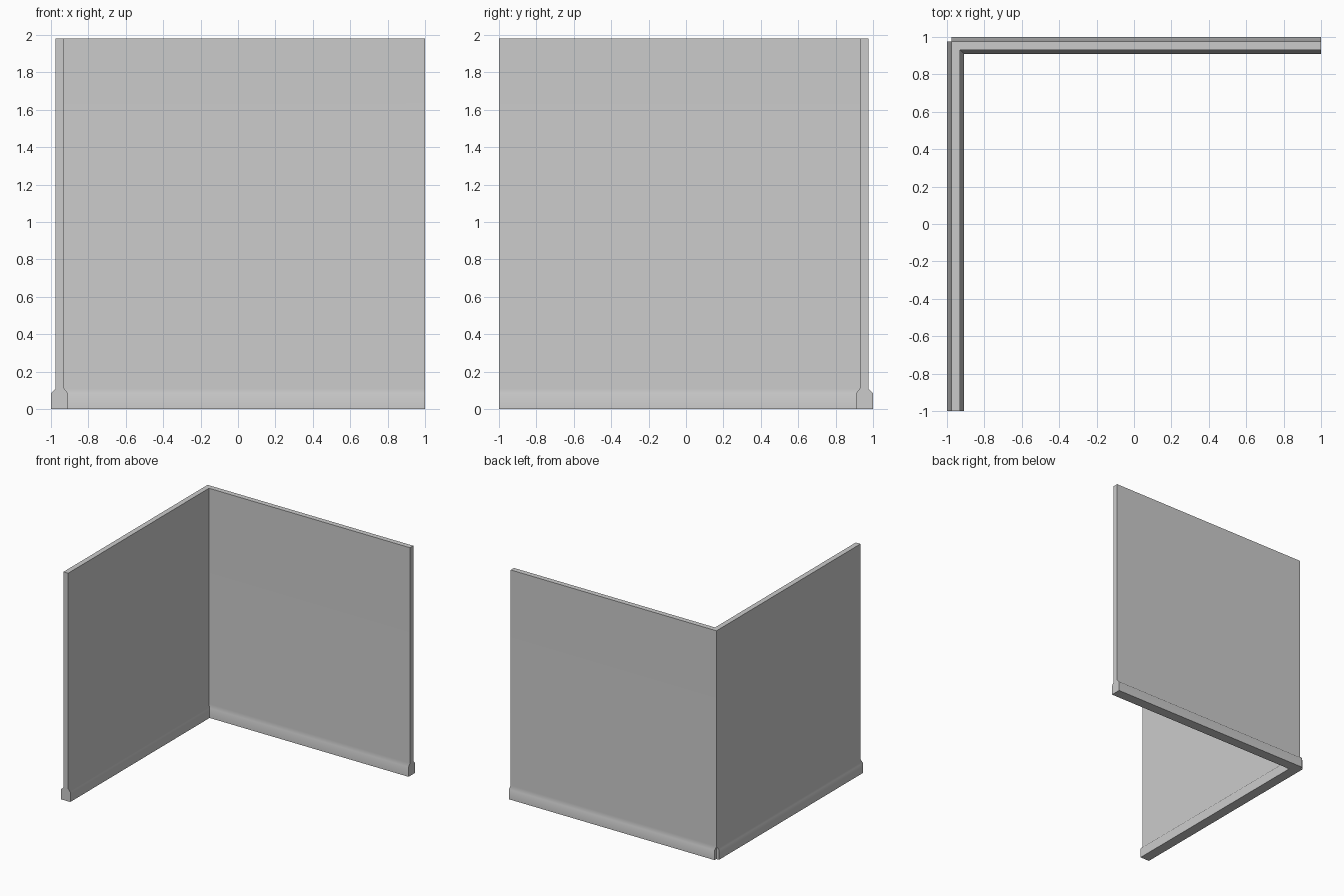
import bpy, bmesh, math

if "Cube" in bpy.data.objects:
    bpy.data.objects.remove(bpy.data.objects["Cube"])

# Wall cross-section (x, z): wide base, chamfer, thin panel
OUT = -0.975
profile = [(-1.0, 0.0), (-1.0, 0.085), (OUT, 0.11), (OUT, 1.98),
           (-0.93, 1.98), (-0.93, 0.11), (-0.91, 0.085), (-0.91, 0.0), (OUT, 0.0)]

bm = bmesh.new()


def add_wall(place):
    """Extrude the profile; inner part is mitred, outer base stops square."""
    near = [bm.verts.new(place(x, -1.0, z)) for x, z in profile]
    far = [bm.verts.new(place(x, min(-OUT, -x), z)) for x, z in profile]
    n = len(profile)
    for i in range(n):
        j = (i + 1) % n
        bm.faces.new((near[i], near[j], far[j], far[i]))
    bm.faces.new(near[::-1])                           # free end
    bm.faces.new((far[0], far[1], far[2], far[8]))     # notch at outer corner


# Left wall, and its mirror image across the diagonal as the back wall
add_wall(lambda x, y, z: (x, y, z))
add_wall(lambda x, y, z: (-y, -x, z))
bmesh.ops.remove_doubles(bm, verts=bm.verts, dist=1e-4)
bmesh.ops.recalc_face_normals(bm, faces=bm.faces)

mesh = bpy.data.meshes.new("corner_wall")
bm.to_mesh(mesh)
bm.free()
wall = bpy.data.objects.new("corner_wall", mesh)
bpy.context.collection.objects.link(wall)

# Mid-grey finish
grey = bpy.data.materials.new("mid_grey")
grey.diffuse_color = (0.55, 0.55, 0.55, 1.0)
grey.use_nodes = True
grey.node_tree.nodes["Principled BSDF"].inputs["Base Color"].default_value = grey.diffuse_color
mesh.materials.append(grey)

# Soft shading over the base chamfer, flat panels, sharp right angles
bpy.context.view_layer.objects.active = wall
wall.select_set(True)
bpy.ops.object.shade_smooth_by_angle(angle=math.radians(60))
weighted = wall.modifiers.new("flat_panels", 'WEIGHTED_NORMAL')
weighted.keep_sharp = True
